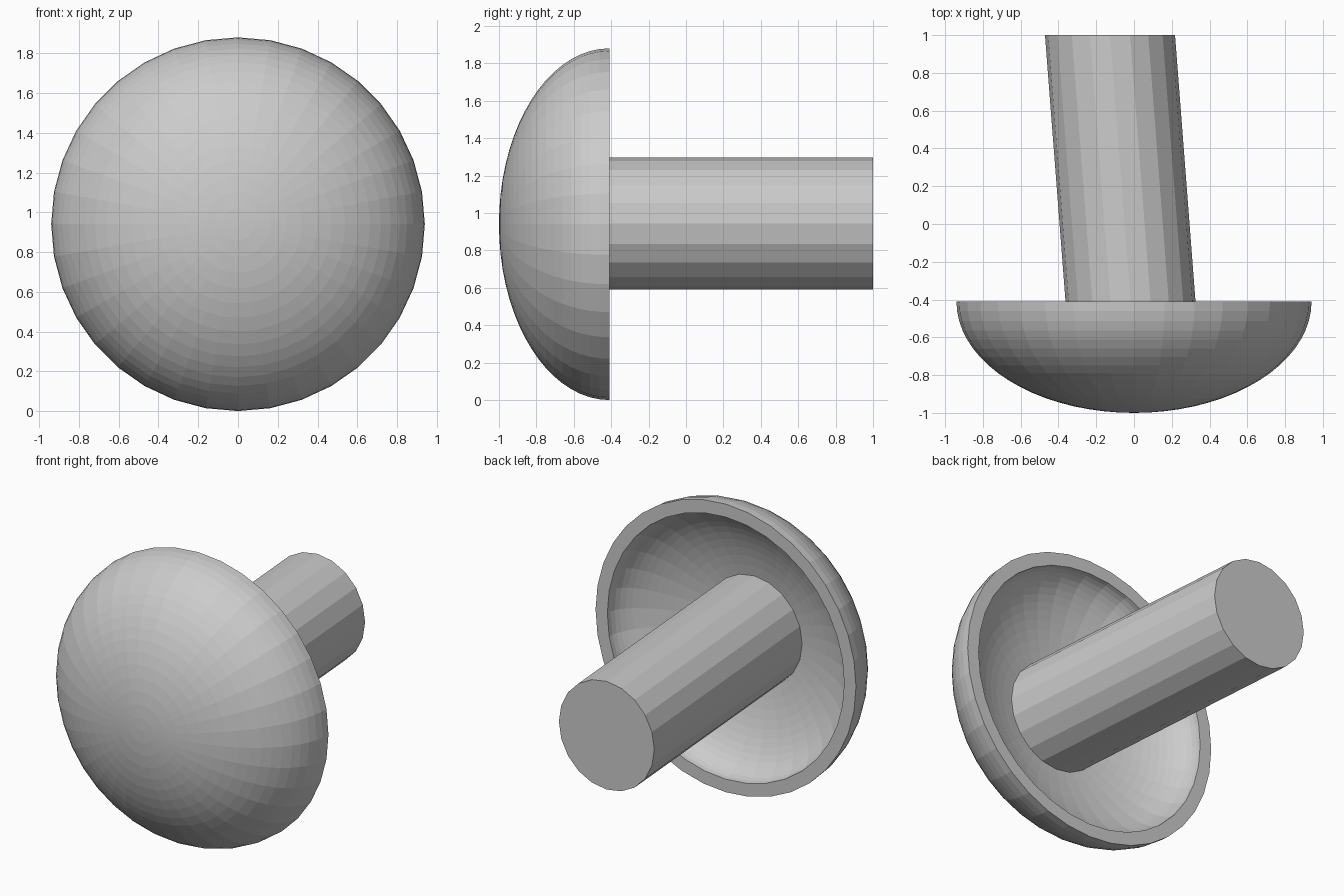
import bpy, bmesh
from math import sin, cos, pi
from mathutils import Vector, Matrix

if "Cube" in bpy.data.objects:
    bpy.data.objects.remove(bpy.data.objects["Cube"], do_unlink=True)

grey = bpy.data.materials.new("plain grey")
grey.use_nodes = True
colour = (0.6, 0.6, 0.6, 1)
grey.diffuse_color = colour
grey.node_tree.nodes["Principled BSDF"].inputs["Base Color"].default_value = colour


def add_object(name, bm):
    bmesh.ops.recalc_face_normals(bm, faces=bm.faces)
    mesh = bpy.data.meshes.new(name)
    bm.to_mesh(mesh)
    bm.free()
    mesh.materials.append(grey)
    obj = bpy.data.objects.new(name, mesh)
    bpy.context.collection.objects.link(obj)
    return obj


def arc(radius, depth, rings):
    """Quarter ellipse from the pole to the rim, in the y-z plane."""
    return [Vector((0, -depth * cos(i * pi / 2 / rings), radius * sin(i * pi / 2 / rings)))
            for i in range(rings + 1)]


# Hollow cap: outer and inner quarter ellipses turned about the y axis
bm = bmesh.new()
profile = arc(0.94, 0.59, 18) + arc(0.855, 0.33, 18)[::-1]
verts = [bm.verts.new(p) for p in profile]
edges = [bm.edges.new(pair) for pair in zip(verts, verts[1:])]
bmesh.ops.spin(bm, geom=verts + edges, cent=(0, 0, 0), axis=(0, 1, 0),
               angle=2 * pi, steps=36, use_duplicate=False)
bmesh.ops.remove_doubles(bm, verts=bm.verts, dist=0.0005)
cap = add_object("cap", bm)
cap.location = (0, -0.41, 0.94)

# Stalk: faceted cylinder along y, leaning sideways with its end cut square
bm = bmesh.new()
front, back = -0.8, 1.0
bmesh.ops.create_cone(bm, cap_ends=True, segments=20, radius1=0.353, radius2=0.353,
                      depth=back - front, matrix=Matrix.Rotation(pi / 2, 4, 'X'))
for v in bm.verts:
    v.co.y += (front + back) / 2
    v.co.x = v.co.x * 0.975 - 0.05 - 0.077 * v.co.y
    v.co.z += 0.943
add_object("stalk", bm)
